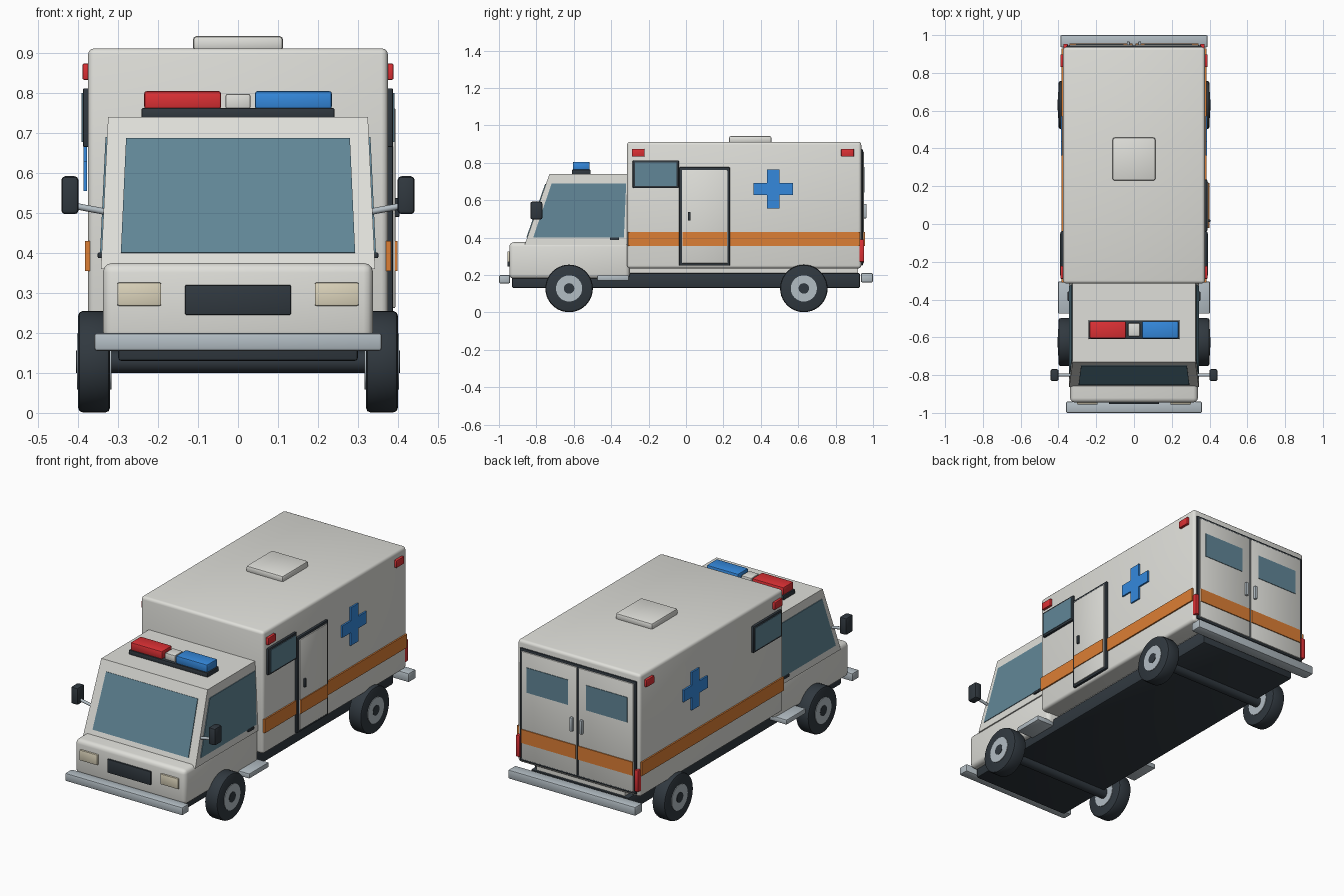
import bpy, bmesh
from math import radians
from mathutils import Matrix, Vector

if "Cube" in bpy.data.objects:
    bpy.data.objects.remove(bpy.data.objects["Cube"], do_unlink=True)


def material(name, *rgb):
    m = bpy.data.materials.new(name)
    m.use_nodes = True
    m.diffuse_color = (*rgb, 1)
    bsdf = m.node_tree.nodes["Principled BSDF"]
    bsdf.inputs["Base Color"].default_value = (*rgb, 1)
    bsdf.inputs["Roughness"].default_value = 0.6
    return m


WHITE = material("body white", .74, .74, .70)
DARK = material("dark trim", .03, .04, .05)
GLASS = material("window glass", .12, .24, .31)
RED = material("signal red", .72, .03, .035)
BLUE = material("signal blue", .035, .25, .72)
ORANGE = material("stripe orange", .72, .21, .035)
METAL = material("grey metal", .45, .51, .55)
LAMP = material("headlight cream", .72, .66, .5)


def finish(name, bm, mat, bevel=0, segments=2):
    if bevel:
        edges = [e for e in bm.edges if e.calc_face_angle(0) > 0.8]
        bmesh.ops.bevel(bm, geom=edges, offset=bevel, segments=segments,
                        profile=0.5, affect='EDGES')
    bmesh.ops.recalc_face_normals(bm, faces=bm.faces[:])
    mesh = bpy.data.meshes.new(name)
    bm.to_mesh(mesh)
    bm.free()
    mesh.materials.append(mat)
    mesh.shade_smooth()
    mesh.set_sharp_from_angle(angle=radians(35))
    obj = bpy.data.objects.new(name, mesh)
    bpy.context.collection.objects.link(obj)
    return obj


def box(name, mat, x, y, z, bevel=0, segments=2):
    """Box from (low, high) ranges."""
    bm = bmesh.new()
    size = [b - a for a, b in (x, y, z)]
    mid = [(a + b) / 2 for a, b in (x, y, z)]
    bmesh.ops.create_cube(bm, size=1, matrix=Matrix.Translation(mid) @ Matrix.Diagonal((*size, 1)))
    return finish(name, bm, mat, bevel, segments)


def side_box(name, mat, s, x, y, z, bevel=0):
    """Box given for the left side, flipped when s is -1."""
    return box(name, mat, sorted((s * x[0], s * x[1])), y, z, bevel)


def rod(name, mat, a, b, radius, bevel=0, sides=32):
    """Cylinder between two points."""
    a, b = Vector(a), Vector(b)
    bm = bmesh.new()
    turn = (b - a).to_track_quat('Z', 'Y').to_matrix().to_4x4()
    bmesh.ops.create_cone(bm, cap_ends=True, segments=sides, radius1=radius, radius2=radius,
                          depth=(b - a).length, matrix=Matrix.Translation((a + b) / 2) @ turn)
    return finish(name, bm, mat, bevel)


def plate(name, mat, points, push):
    """Polygon extruded along the push vector."""
    bm = bmesh.new()
    face = bm.faces.new([bm.verts.new(p) for p in points])
    new = bmesh.ops.extrude_face_region(bm, geom=[face], use_keep_orig=True)["geom"]
    bmesh.ops.translate(bm, vec=push, verts=[v for v in new if isinstance(v, bmesh.types.BMVert)])
    return finish(name, bm, mat)


# Chassis and bumpers
box("chassis", DARK, (-.3, .3), (-.93, .93), (.13, .21), .008)
box("subframe", WHITE, (-.27, .27), (-.3, .92), (.2, .25))
box("front_bumper", METAL, (-.36, .36), (-1, -.94), (.155, .2), .008)
box("rear_bumper", METAL, (-.39, .39), (.935, 1), (.16, .21), .008)

# Rear compartment
box("rear_body", WHITE, (-.375, .375), (-.315, .937), (.235, .912), .016, 3)
box("roof_hatch", WHITE, (-.113, .113), (.23, .457), (.905, .943), .01)

# Cab: lower block with short hood, tapered upper part
box("cab_lower", WHITE, (-.338, .338), (-.945, -.3), (.18, .375), .024, 3)


def cab_x(z):
    return .343 - .018 * (z - .36) / .38


def cab_y(z):
    return -.863 + .133 * (z - .36) / .38


bm = bmesh.new()
rings = []
for s in (-1, 1):
    rings.append([bm.verts.new((s * cab_x(z), y, z)) for y, z in
                  ((cab_y(.36), .36), (cab_y(.74), .74), (-.3, .74), (-.3, .36))])
    bm.faces.new(rings[-1])
for i in range(4):
    j = (i + 1) % 4
    bm.faces.new((rings[0][i], rings[0][j], rings[1][j], rings[1][i]))
finish("cab_upper", bm, WHITE, .004, 1)

low, high = .4, .686
plate("windshield", GLASS, [(x, cab_y(z), z) for x, z in
      ((-.293, low), (.293, low), (.28, high), (-.28, high))], (0, -.004, .0014))

# Front face details
box("grille", DARK, (-.132, .132), (-.954, -.94), (.245, .32), .003)
for s in (1, -1):
    side_box("headlight", LAMP, s, (.192, .302), (-.955, -.94), (.268, .326), .004)

# Emergency light bar
box("light_bar_base", DARK, (-.241, .241), (-.61, -.51), (.735, .763), .004)
box("light_bar_red", RED, (-.235, -.042), (-.605, -.515), (.76, .805), .007)
box("light_bar_blue", BLUE, (.042, .235), (-.605, -.515), (.76, .805), .007)
box("light_bar_center", WHITE, (-.031, .031), (-.595, -.525), (.76, .798), .005)

# Wheels, with axles running through the hubs
for y in (-.625, .63):
    rod("axle", DARK, (-.405, y, .128), (.405, y, .128), .028)
    for s in (1, -1):
        rod("tire", DARK, (s * .32, y, .128), (s * .4, y, .128), .127, .012, 40)
        rod("hub", METAL, (s * .317, y, .128), (s * .403, y, .128), .07)

# Parts on both sides
STRIPE = (.355, .43)
for s in (1, -1):
    plate("cab_side_window", GLASS, [(s * cab_x(z), y, z) for y, z in
          ((-.817, low), (-.718, .69), (-.32, .69), (-.332, low))], (s * .004, 0, 0))
    side_box("cab_door_handle", DARK, s, (.33, .351), (-.407, -.357), (.387, .401), .003)
    rod("mirror_arm", METAL, (s * .325, -.8, .502), (s * .41, -.8, .518), .008, sides=12)
    side_box("mirror", DARK, s, (.399, .442), (-.832, -.768), (.497, .592), .01)
    side_box("step", METAL, s, (.29, .402), (-.475, -.305), (.17, .198), .005)
    side_box("side_stripe", ORANGE, s, (.37, .383), (-.31, .93), STRIPE)
    side_box("side_window_frame", DARK, s, (.37, .388), (-.285, -.038), (.665, .812), .004)
    side_box("side_window", GLASS, s, (.38, .391), (-.272, -.05), (.677, .8))
    for y in (-.29, .83):
        side_box("side_marker", RED, s, (.37, .389), (y, y + .068), (.833, .874), .004)
    # Twelve-point cross outline
    corner = [(.105, .033), (.033, .033), (.033, .105)]
    outline = []
    for turn in range(4):
        outline += corner
        corner = [(-b, a) for a, b in corner]
    plate("side_cross", BLUE, [(s * .378, .467 + a, .66 + b) for a, b in outline],
          (s * .009, 0, 0))

# Side entry door on the left
box("side_door_frame", DARK, (.37, .388), (-.037, .235), (.25, .776), .004)
box("side_door", WHITE, (.38, .394), (-.022, .222), (.262, .762), .004)
box("side_door_stripe", ORANGE, (.385, .399), (-.02, .218), STRIPE)
box("side_door_handle", DARK, (.385, .404), (.01, .024), (.49, .537), .003)

# Rear doors
box("rear_door_frame", DARK, (-.357, .357), (.925, .945), (.25, .873), .004)
for s in (1, -1):
    side_box("rear_door", WHITE, s, (.005, .343), (.935, .951), (.262, .86), .004)
    side_box("rear_window", GLASS, s, (.055, .308), (.945, .954), (.64, .778))
    side_box("rear_stripe", ORANGE, s, (.007, .341), (.945, .956), STRIPE)
    side_box("rear_door_handle", METAL, s, (.022, .038), (.945, .966), (.503, .58), .004)
    side_box("tail_light", RED, s, (.35, .374), (.925, .953), (.27, .39), .004)
